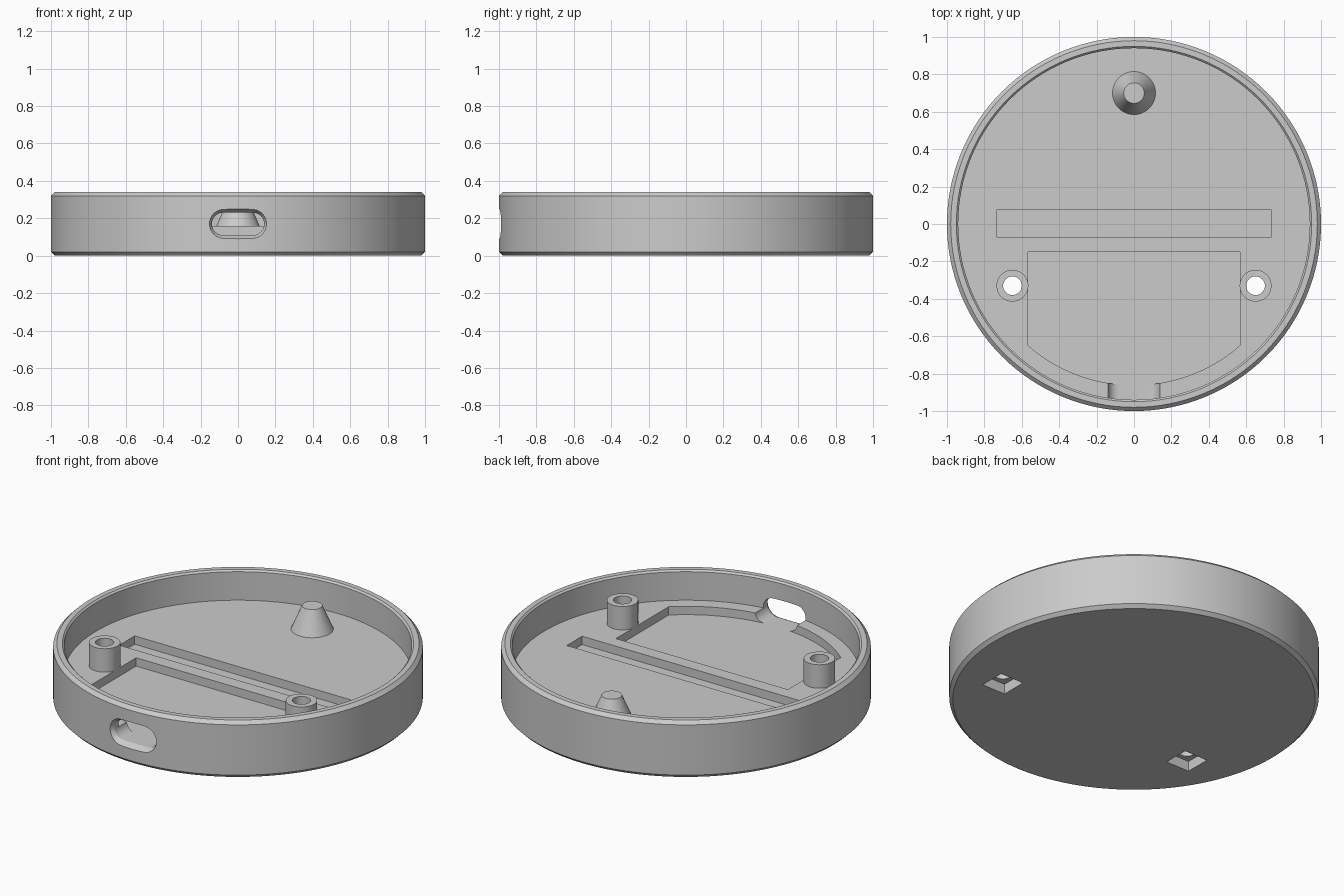
import bpy, bmesh, math

if "Cube" in bpy.data.objects:
    bpy.data.objects.remove(bpy.data.objects["Cube"], do_unlink=True)

grey = bpy.data.materials.new("light grey plastic")
grey.use_nodes = True
colour = (0.6, 0.6, 0.6, 1)
grey.diffuse_color = colour
grey.node_tree.nodes["Principled BSDF"].inputs["Base Color"].default_value = colour

FLOOR, POCKET, HEIGHT = 0.16, 0.11, 0.34
SIDES = 128


def make(name, bm):
    bmesh.ops.recalc_face_normals(bm, faces=bm.faces)
    mesh = bpy.data.meshes.new(name)
    bm.to_mesh(mesh)
    bm.free()
    mesh.materials.append(grey)
    obj = bpy.data.objects.new(name, mesh)
    bpy.context.collection.objects.link(obj)
    return obj


def loft(name, rings):
    """Closed solid through matching rings of points, capped at both ends."""
    bm = bmesh.new()
    loops = [[bm.verts.new(p) for p in ring] for ring in rings]
    n = len(loops[0])
    for a, b in zip(loops, loops[1:]):
        for i in range(n):
            j = (i + 1) % n
            bm.faces.new((a[i], a[j], b[j], b[i]))
    bm.faces.new(loops[0])
    bm.faces.new(loops[-1])
    return make(name, bm)


def turned(name, x, y, profile, sides):
    """Solid of revolution about a vertical axis from (radius, z) pairs."""
    return loft(name, [[(x + r * math.cos(math.tau * i / sides),
                         y + r * math.sin(math.tau * i / sides), z)
                        for i in range(sides)] for r, z in profile])


def prism(name, outline, z0, z1):
    return loft(name, [[(x, y, z) for x, y in outline] for z in (z0, z1)])


def box(name, x0, x1, y0, y1, z0, z1):
    return prism(name, [(x0, y0), (x1, y0), (x1, y1), (x0, y1)], z0, z1)


def stadium(radius, y, half_flat=0.08, z=0.17, steps=12):
    """Rounded slot outline in a plane facing the front."""
    ring = []
    for side, start in ((1, -math.pi / 2), (-1, math.pi / 2)):
        for i in range(steps + 1):
            a = start + math.pi * i / steps
            ring.append((side * half_flat + radius * math.cos(a), y,
                         z + radius * math.sin(a)))
    return ring


def combine(target, tool, operation):
    mod = target.modifiers.new(tool.name, "BOOLEAN")
    mod.operation = operation
    mod.solver = "EXACT"
    mod.object = tool
    tool.hide_render = True
    bpy.context.view_layer.objects.active = target
    bpy.ops.object.modifier_apply(modifier=mod.name)
    bpy.data.objects.remove(tool, do_unlink=True)


# Round tray with chamfered rims and a sunken floor
case = turned("round_case", 0, 0, [
    (0.98, 0), (1, 0.02), (1, HEIGHT - 0.02), (0.98, HEIGHT),
    (0.95, HEIGHT), (0.94, HEIGHT - 0.01), (0.94, FLOOR)], SIDES)

# Long bar recess and the round-fronted board pocket in the floor
combine(case, box("bar_recess", -0.735, 0.735, -0.07, 0.075, POCKET, 0.25), "DIFFERENCE")
half, arc_r = 0.568, 0.862
end = math.asin(half / arc_r)
outline = [(half, -0.15), (-half, -0.15)]
for i in range(25):
    a = -end + 2 * end * i / 24
    outline.append((arc_r * math.sin(a), -arc_r * math.cos(a)))
combine(case, prism("board_pocket", outline, POCKET, 0.25), "DIFFERENCE")

# Port slot through the front wall, flared on the outside
port = loft("port_slot", [stadium(0.085, -1.01), stadium(0.06, -0.965),
                          stadium(0.06, -0.845)])
combine(case, port, "DIFFERENCE")

# Tapered locating peg at the back
combine(case, turned("locating_peg", 0, 0.70, [
    (0.115, 0.13), (0.115, FLOOR), (0.055, 0.30)], 48), "UNION")

# Screw posts with through holes and square nut seats underneath
for x in (-0.65, 0.65):
    y = -0.33
    combine(case, turned("screw_post", x, y, [(0.085, 0.13), (0.085, 0.30)], 48), "UNION")
    combine(case, turned("screw_hole", x, y, [(0.05, -0.1), (0.05, 0.5)], 32), "DIFFERENCE")
    h = 0.077
    combine(case, box("nut_seat", x - h, x + h, y - h, y + h, -0.1, 0.06), "DIFFERENCE")

# Smooth walls, crisp edges
bpy.ops.object.select_all(action="DESELECT")
case.select_set(True)
bpy.context.view_layer.objects.active = case
bpy.ops.object.shade_smooth_by_angle(angle=math.radians(25))
